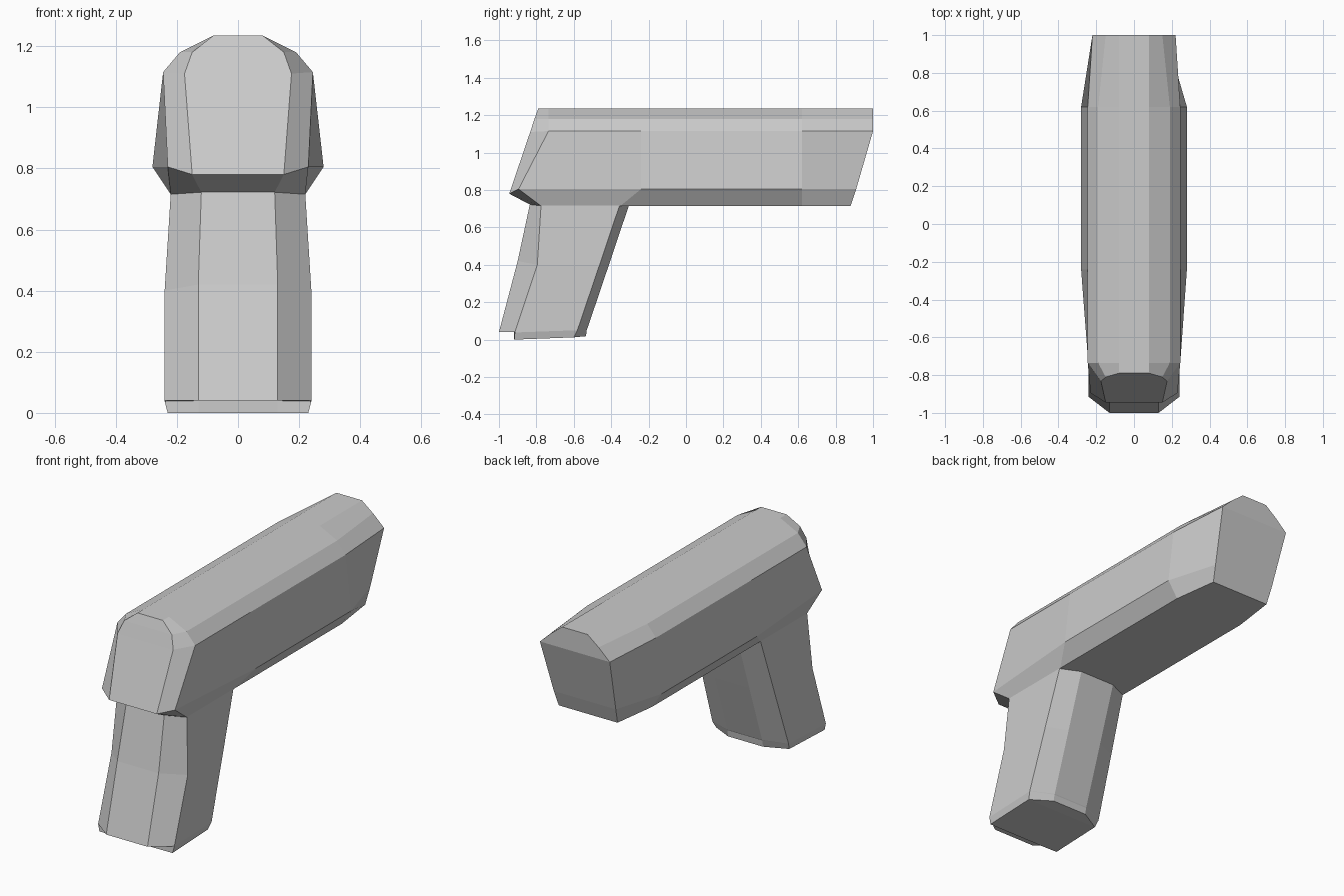
import bpy, bmesh

if "Cube" in bpy.data.objects:
    bpy.data.objects.remove(bpy.data.objects["Cube"])


def loft(name, rings):
    """Skin rings given as right-half points, mirrored over x = 0."""
    bm = bmesh.new()
    n = len(rings[0])
    loops = []
    for ring in rings:
        pts = list(ring) + [(-x, y, z) for x, y, z in reversed(ring)]
        loops.append([bm.verts.new(p) for p in pts])
    for a, b in zip(loops, loops[1:]):
        for i in range(2 * n):
            j = (i + 1) % (2 * n)
            bm.faces.new((a[i], a[j], b[j], b[i]))
    # End caps as strips between mirrored points
    for lp in (loops[0], loops[-1]):
        for i in range(n - 1):
            bm.faces.new((lp[i], lp[i + 1], lp[-2 - i], lp[-1 - i]))
    bmesh.ops.recalc_face_normals(bm, faces=bm.faces[:])
    mesh = bpy.data.meshes.new(name)
    bm.to_mesh(mesh)
    bm.free()
    obj = bpy.data.objects.new(name, mesh)
    bpy.context.collection.objects.link(obj)
    return obj


def shell(y, edge_x, edge_y, bottom_y):
    """Body section: rounded top, flared side edge, chamfered bottom."""
    return [(.08, y, 1.235), (.19, y, 1.18), (.245, y, 1.115),
            (edge_x, edge_y, .805), (.22, bottom_y, .715)]


# Barrel body, from the slanted front face to the undercut rear face
loft("body", [
    [(.08, -.79, 1.235), (.15, -.81, 1.18), (.175, -.833, 1.11),
     (.15, -.945, .78), (.12, -.835, .722)],
    shell(-.735, .23, -.895, -.775),
    shell(-.24, .28, -.24, -.35),
    shell(.62, .28, .62, .62),
    [(.08, 1, 1.235), (.15, 1, 1.18), (.22, 1, 1.115),
     (.195, .91, .805), (.185, .88, .715)],
])


def grip_ring(front, side, back_side, back):
    return [front, side, back_side, back]


# Raked handle with a small stepped foot
loft("grip", [
    grip_ring((.13, -.92, 0), (.23, -.918, 0), (.23, -.6, .012), (.11, -.535, .018)),
    grip_ring((.13, -.92, .04), (.24, -.915, .038), (.24, -.58, .05), (.11, -.53, .055)),
    grip_ring((.13, -1, .04), (.24, -.915, .04), (.24, -.58, .052), (.11, -.527, .06)),
    grip_ring((.13, -.9, .42), (.24, -.795, .4), (.23, -.462, .4), (.11, -.412, .4)),
    grip_ring((.12, -.835, .722), (.22, -.775, .718), (.22, -.355, .718), (.11, -.305, .718)),
])
